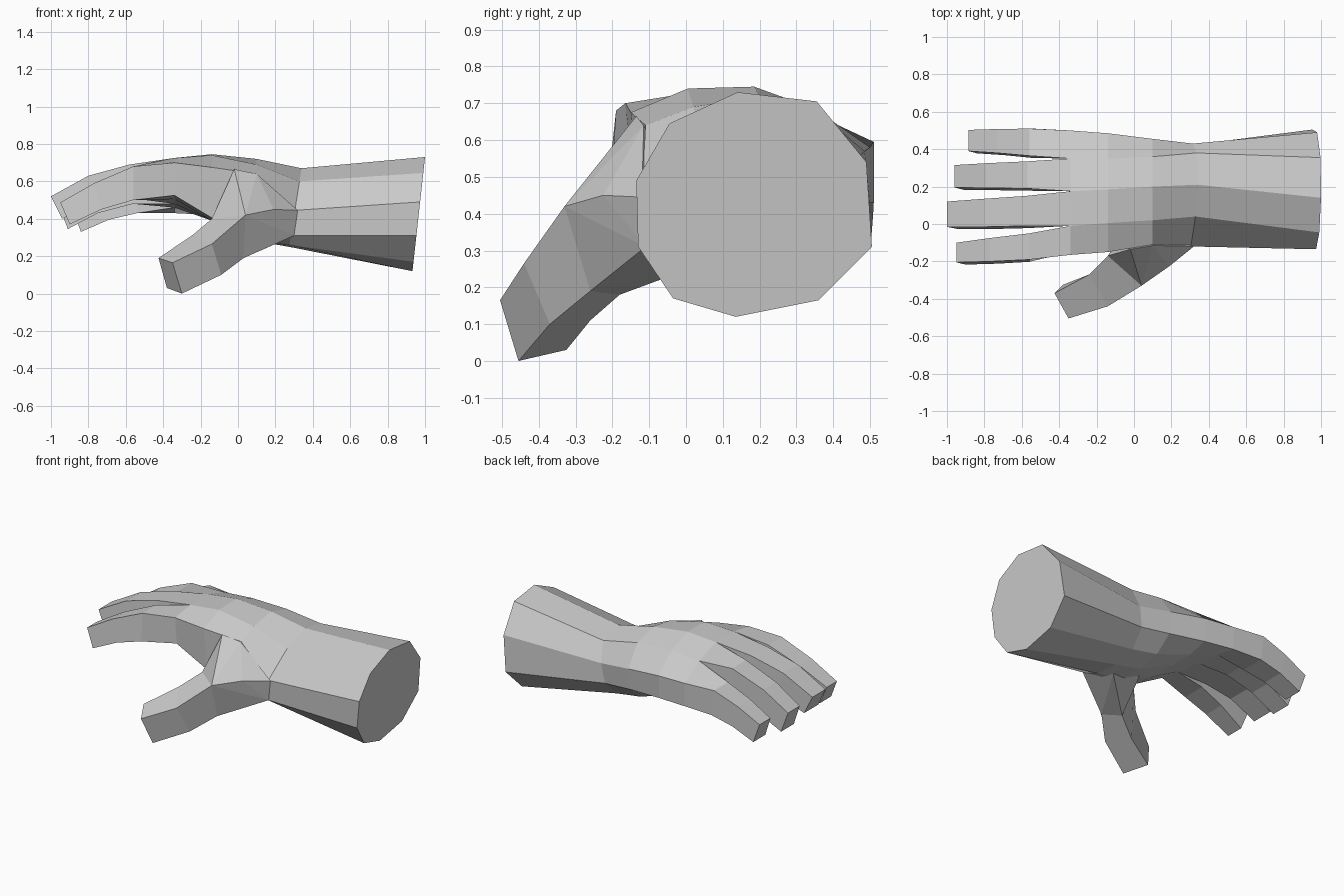
import bpy, bmesh
from mathutils import Vector

if "Cube" in bpy.data.objects:
    bpy.data.objects.remove(bpy.data.objects["Cube"])


def finish(name, bm):
    bmesh.ops.recalc_face_normals(bm, faces=bm.faces)
    me = bpy.data.meshes.new(name)
    bm.to_mesh(me)
    bm.free()
    ob = bpy.data.objects.new(name, me)
    bpy.context.collection.objects.link(ob)
    return ob


def loft(name, rings, cap_start=True, cap_end=True):
    """Flat-faced skin over rings with equal point counts."""
    bm = bmesh.new()
    vs = [[bm.verts.new(p) for p in r] for r in rings]
    for a, b in zip(vs, vs[1:]):
        n = len(a)
        for i in range(n):
            j = (i + 1) % n
            bm.faces.new((a[i], a[j], b[j], b[i]))
    if cap_start:
        bm.faces.new(vs[0])
    if cap_end:
        bm.faces.new(vs[-1])
    return finish(name, bm)


def section(x, lean, yz):
    """Ten-sided cross-section; lean pulls lower points toward -x."""
    top = max(z for _, z in yz)
    return [Vector((x - (top - z) * lean, y, z)) for y, z in yz]


# Cross-sections: five points over the back of the hand, five below
elbow = section(1.0, 0.11, [(-.135, .49), (-.045, .645), (.14, .73), (.355, .705), (.49, .54),
                            (.505, .31), (.36, .165), (.135, .12), (-.035, .17), (-.13, .31)])
wrist = section(.34, 0.16, [(-.12, .445), (.04, .60), (.21, .67), (.38, .635), (.43, .51),
                            (.42, .38), (.32, .28), (.16, .25), (.0, .26), (-.11, .31)])
palm = section(.1, 0, [(-.11, .64), (.02, .69), (.20, .72), (.36, .675), (.455, .54),
                       (.44, .40), (.33, .31), (.17, .28), (.02, .28), (-.10, .30)])
mid = section(-.14, 0, [(-.15, .675), (.005, .74), (.185, .745), (.35, .685), (.485, .57),
                        (.475, .42), (.34, .39), (.18, .39), (.01, .39), (-.13, .405)])
knuckles = section(-.34, 0, [(-.165, .70), (-.01, .725), (.175, .725), (.35, .67), (.50, .58),
                             (.50, .43), (.35, .46), (.175, .48), (-.01, .505), (-.15, .525)])

# Forearm and palm
loft("forearm", [elbow, wrist], cap_end=False)
loft("palm", [wrist, palm, mid, knuckles], cap_start=False, cap_end=False)

# Fingers: each joint is (top x, top z, bottom x, bottom z, front y, back y)
fingers = {
    "index_finger": [(-.56, .68, -.56, .50, -.19, -.05), (-.77, .59, -.73, .45, -.20, -.075),
                     (-.95, .487, -.90, .37, -.205, -.10)],
    "middle_finger": [(-.58, .69, -.57, .51, -.01, .15), (-.80, .63, -.76, .485, -.015, .135),
                      (-1.0, .52, -.94, .40, -.015, .12)],
    "ring_finger": [(-.57, .675, -.56, .48, .19, .335), (-.79, .59, -.75, .43, .193, .325),
                    (-.96, .48, -.91, .345, .195, .315)],
    "little_finger": [(-.56, .595, -.54, .43, .365, .51), (-.73, .535, -.69, .395, .38, .508),
                      (-.885, .455, -.84, .33, .39, .503)],
}
for i, (name, joints) in enumerate(fingers.items()):
    rings = [[knuckles[i], knuckles[i + 1], knuckles[8 - i], knuckles[9 - i]]]
    for tx, tz, bx, bz, y0, y1 in joints:
        rings.append([Vector((tx, y0, tz)), Vector((tx, y1, tz)),
                      Vector((bx, y1, bz)), Vector((bx, y0 - .012, bz))])
    loft(name, rings, cap_start=False)

# Thumb
tip = [(-.35, -.505, .165), (-.30, -.455, 0), (-.38, -.325, .03), (-.425, -.37, .19)]
joint = [(-.14, -.44, .265), (-.09, -.37, .10), (-.20, -.26, .11), (-.24, -.27, .315)]
base = [(.04, -.33, .42), (.03, -.26, .19), (-.06, -.18, .18), (-.14, -.17, .40)]
loft("thumb", [tip, joint, base], cap_end=False)

# Fleshy web between thumb and palm
bm = bmesh.new()
for p in base + [(.1, -.115, .64), (-.02, -.135, .665), (.19, -.225, .45), (.32, -.12, .445),
                 (.30, -.11, .31), (.13, -.12, .24), (.2, .05, .265), (.0, .05, .32)]:
    bm.verts.new(p)
bmesh.ops.convex_hull(bm, input=bm.verts)
finish("thumb_web", bm)
